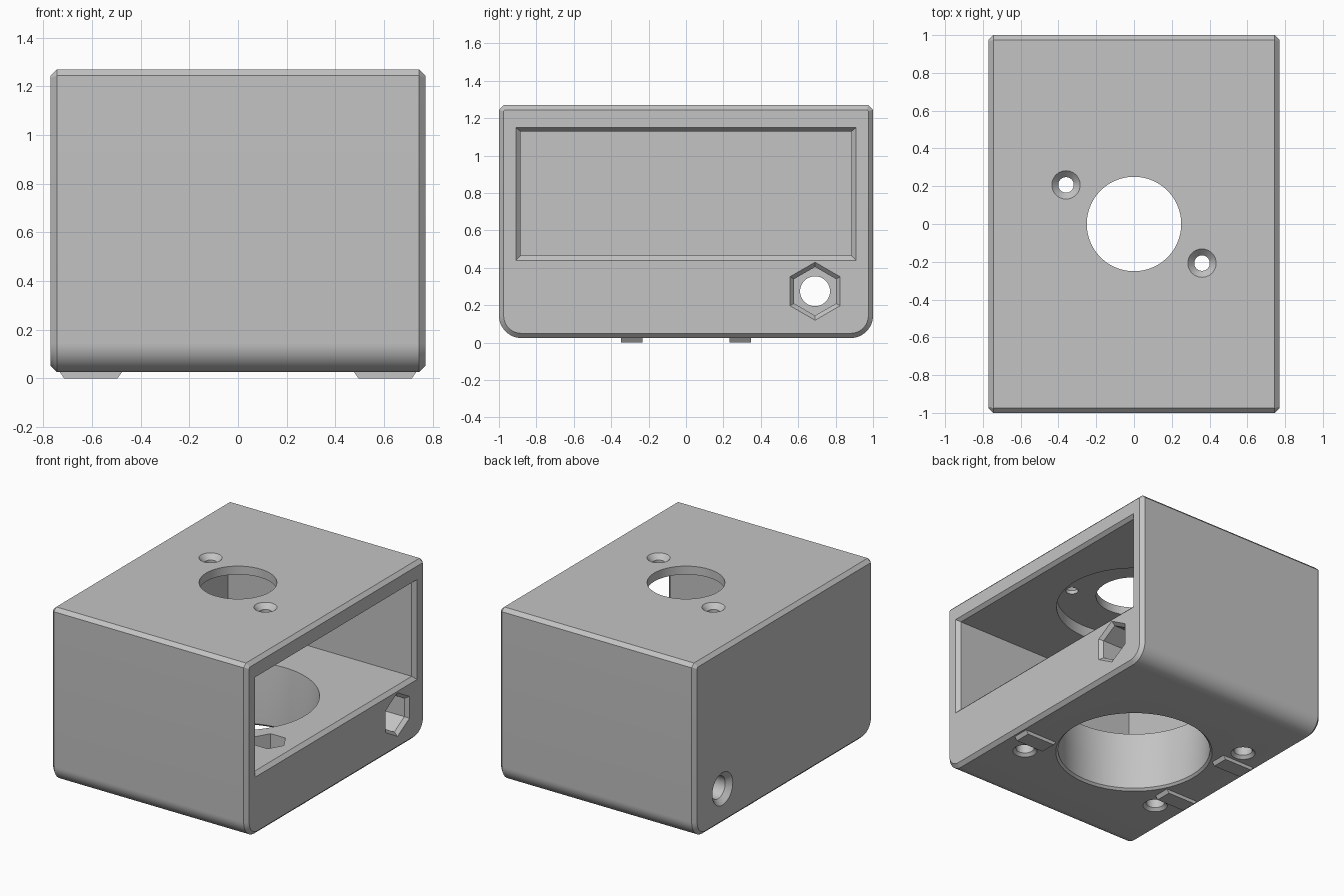
import bpy, bmesh
from math import sin, cos, pi, radians
from mathutils import Vector

cube = bpy.data.objects.get("Cube")
if cube:
    bpy.data.objects.remove(cube, do_unlink=True)

grey = bpy.data.materials.new("plain grey")
grey.use_nodes = True
grey.diffuse_color = (0.55, 0.55, 0.55, 1)
grey.node_tree.nodes["Principled BSDF"].inputs["Base Color"].default_value = (0.55, 0.55, 0.55, 1)


def loft(name, rings):
    """Closed solid through a list of equal-length point rings."""
    bm = bmesh.new()
    loops = [[bm.verts.new(p) for p in ring] for ring in rings]
    n = len(loops[0])
    for a, b in zip(loops, loops[1:]):
        for i in range(n):
            j = (i + 1) % n
            bm.faces.new((a[i], a[j], b[j], b[i]))
    bm.faces.new(loops[0])
    bm.faces.new(loops[-1])
    bmesh.ops.recalc_face_normals(bm, faces=bm.faces)
    mesh = bpy.data.meshes.new(name)
    bm.to_mesh(mesh)
    bm.free()
    mesh.materials.append(grey)
    obj = bpy.data.objects.new(name, mesh)
    bpy.context.scene.collection.objects.link(obj)
    return obj


def turned(name, axis, u, v, steps, sides=64, phase=0.0):
    """Solid along x or z at (u, v); steps are (position, radius)."""
    rings = []
    for pos, r in steps:
        ring = []
        for i in range(sides):
            t = phase + 2 * pi * i / sides
            a, b = u + r * cos(t), v + r * sin(t)
            ring.append(Vector((pos, a, b) if axis == "x" else (a, b, pos)))
        rings.append(ring)
    return loft(name, rings)


def side_rect(x, y, low, high):
    return [Vector((x, a, b)) for a, b in ((-y, low), (y, low), (y, high), (-y, high))]


def shell_ring(x, inset, chamfer):
    """Body outline: chamfered top corners, rounded bottom corners."""
    y, low, high, r = 1 - inset, 0.025 + inset, 1.27 - inset, 0.12 - inset
    half = [(y - chamfer, high), (y, high - chamfer)]
    for i in range(13):
        t = i / 12 * pi / 2
        half.append((y - r + r * cos(t), low + r - r * sin(t)))
    return [Vector((x, a, b)) for a, b in half + [(-a, b) for a, b in reversed(half)]]


# Outer body with chamfered sides
body = loft("enclosure_body", [shell_ring(-0.77, 0.025, 0.008), shell_ring(-0.745, 0, 0.025),
                               shell_ring(0.745, 0, 0.025), shell_ring(0.77, 0.025, 0.008)])

cutters = []
# Main cavity and its bevelled opening
cutters.append(loft("cavity", [side_rect(-0.70, 0.885, 0.465, 1.13),
                               side_rect(0.85, 0.885, 0.465, 1.13)]))
cutters.append(loft("opening_bevel", [side_rect(0.745, 0.885, 0.465, 1.13),
                                      side_rect(0.795, 0.935, 0.415, 1.17)]))
# Wide hole in the floor, recess in the ceiling and hole in the top
cutters.append(turned("floor_hole", "z", 0, 0, [(0.0, 0.54), (0.04, 0.50), (0.24, 0.505),
                                                (0.465, 0.525), (0.6, 0.525)], 96))
cutters.append(turned("ceiling_recess", "z", 0, 0, [(1.0, 0.51), (1.21, 0.51)], 96))
cutters.append(turned("top_hole", "z", 0, 0, [(1.1, 0.25), (1.4, 0.25)], 96))
# Countersunk screw holes in the top
for s in (-1, 1):
    cutters.append(turned("top_screw_hole", "z", 0.36 * s, -0.207 * s,
                          [(1.1, 0.041), (1.235, 0.041), (1.27, 0.075), (1.29, 0.094)], 48))
# Cable passage with a hexagonal socket and a countersunk exit
cutters.append(turned("hex_socket", "x", 0.69, 0.275,
                      [(0.47, 0.13), (0.745, 0.13), (0.795, 0.18)], 6, pi / 2))
cutters.append(turned("cable_hole", "x", 0.69, 0.275,
                      [(-0.80, 0.145), (-0.735, 0.08), (0.6, 0.08)], 48))

# Three bottom screw holes with nut pockets, and the feet beside them
for x, y in ((-1, -1), (1, -1), (-1, 1)):
    cutters.append(turned("bottom_screw_hole", "z", 0.56 * x, 0.45 * y,
                          [(0.0, 0.105), (0.045, 0.06), (0.35, 0.06)], 48))
    cutters.append(turned("nut_pocket", "z", 0.56 * x, 0.45 * y, [(0.25, 0.115), (0.6, 0.115)], 6))
    rings = []
    for z, half in ((0.0, 0.11), (0.026, 0.128)):
        rings.append([Vector((0.605 * x + a * half, 0.29 * y + b * 0.058, z))
                      for a, b in ((-1, -1), (1, -1), (1, 1), (-1, 1))])
    loft("foot", rings)

# Cut everything out of the body
for cutter in cutters:
    cutter.hide_render = True
    mod = body.modifiers.new(cutter.name, "BOOLEAN")
    mod.operation = "DIFFERENCE"
    mod.solver = "EXACT"
    mod.object = cutter
bpy.context.view_layer.update()
finished = bpy.data.meshes.new_from_object(body.evaluated_get(bpy.context.evaluated_depsgraph_get()))
body.modifiers.clear()
body.data = finished
for cutter in cutters:
    bpy.data.objects.remove(cutter, do_unlink=True)

# Smooth the round walls, keep hard edges
bpy.ops.object.select_all(action="DESELECT")
body.select_set(True)
bpy.context.view_layer.objects.active = body
bpy.ops.object.shade_smooth_by_angle(angle=radians(25))
